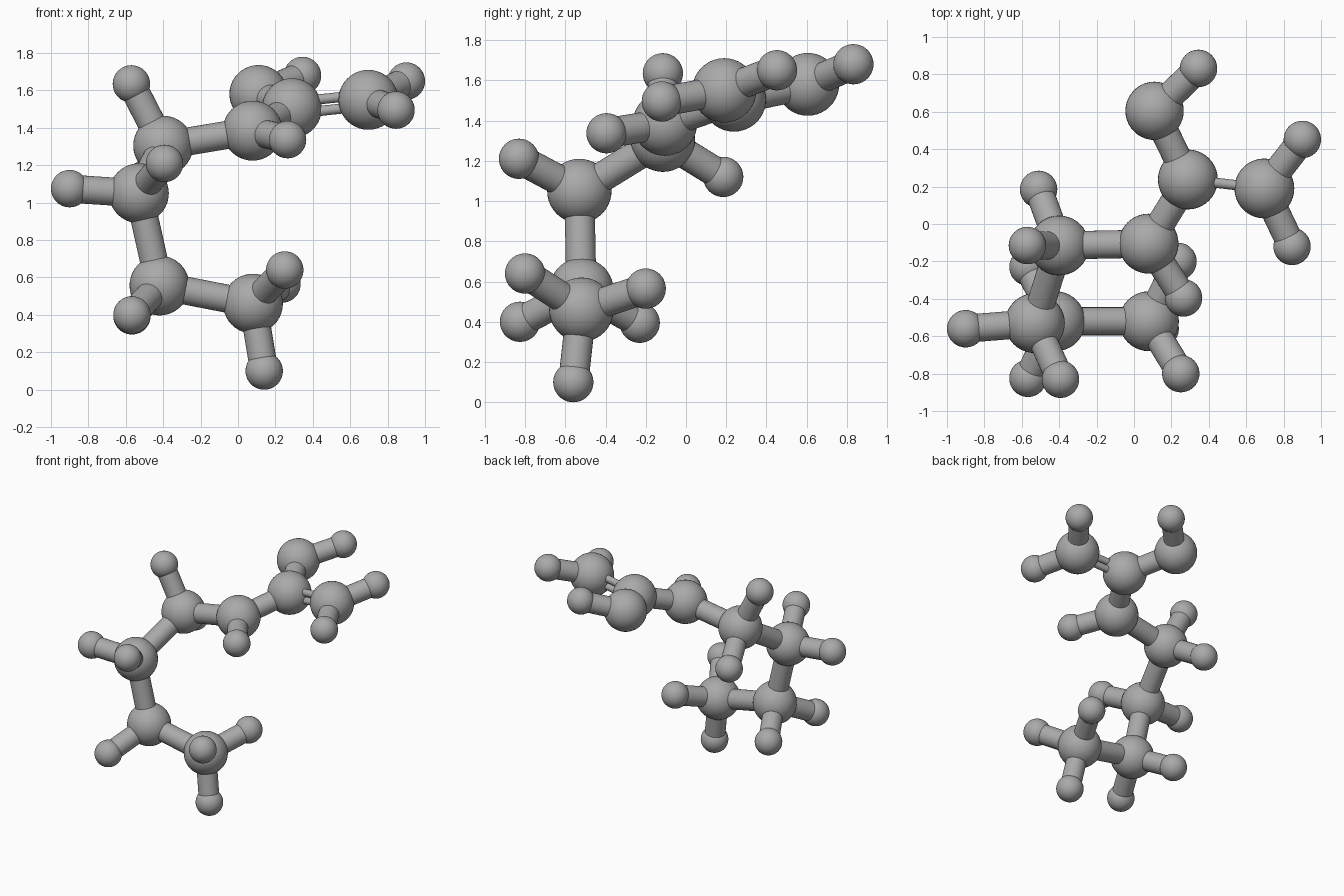
import bpy
from mathutils import Vector

cube = bpy.data.objects.get("Cube")
if cube:
    bpy.data.objects.remove(cube, do_unlink=True)

# One matte grey for the whole model
grey = bpy.data.materials.new("neutral grey")
grey.use_nodes = True
grey_value = (0.4, 0.4, 0.4, 1)
grey.diffuse_color = grey_value
grey.node_tree.nodes["Principled BSDF"].inputs["Base Color"].default_value = grey_value

HEAVY_RADIUS, HYDROGEN_RADIUS = 0.16, 0.1
BOND_RADIUS, THIN_BOND_RADIUS = 0.075, 0.027


def finish(name):
    obj = bpy.context.object
    obj.name = name
    obj.data.materials.append(grey)
    bpy.ops.object.shade_smooth_by_angle()
    return obj


def ball(name, centre, radius):
    bpy.ops.mesh.primitive_uv_sphere_add(
        segments=40, ring_count=20, radius=radius, location=centre)
    return finish(name)


def rod(name, start, end, radius=BOND_RADIUS):
    axis = end - start
    bpy.ops.mesh.primitive_cylinder_add(
        vertices=32, radius=radius, depth=axis.length, location=(start + end) / 2,
        rotation=axis.to_track_quat("Z", "Y").to_euler())
    return finish(name)


# Each heavy atom: its centre, followed by the centres of its hydrogens
atoms = {
    "chain_end_carbon": [(0.08, -0.52, 0.46), (0.14, -0.56, 0.10),
                         (0.25, -0.80, 0.64), (0.235, -0.20, 0.565)],
    "lower_carbon": [(-0.42, -0.52, 0.557), (-0.567, -0.825, 0.40),
                     (-0.567, -0.23, 0.395)],
    "middle_carbon": [(-0.53, -0.53, 1.05), (-0.90, -0.56, 1.075),
                      (-0.393, -0.83, 1.21)],
    "upper_carbon": [(-0.40, -0.115, 1.305), (-0.57, -0.115, 1.635),
                     (-0.51, 0.185, 1.12)],
    "bridge_nitrogen": [(0.078, -0.105, 1.385), (0.265, -0.395, 1.337)],
    "hub_carbon": [(0.288, 0.238, 1.505)],
    "side_nitrogen": [(0.697, 0.19, 1.55), (0.90, 0.452, 1.65),
                      (0.845, -0.12, 1.495)],
    "end_oxygen": [(0.11, 0.605, 1.58), (0.345, 0.832, 1.68)],
}

# Atoms and the rods to their hydrogens
centre = {}
for name, points in atoms.items():
    centre[name] = Vector(points[0])
    ball(name, centre[name], 0.156 if name == "end_oxygen" else HEAVY_RADIUS)
    for i, point in enumerate(points[1:], 1):
        ball(f"{name}_hydrogen_{i}", point, HYDROGEN_RADIUS)
        rod(f"{name}_hydrogen_bond_{i}", centre[name], Vector(point))

# Single bonds along the chain
chain = ["chain_end_carbon", "lower_carbon", "middle_carbon", "upper_carbon",
         "bridge_nitrogen", "hub_carbon", "end_oxygen"]
for a, b in zip(chain, chain[1:]):
    rod(f"bond_{a}_to_{b}", centre[a], centre[b])

# Double bond: two thin rods stacked one above the other
a, b = centre["hub_carbon"], centre["side_nitrogen"]
direction = (b - a).normalized()
up = Vector((0, 0, 1))
up = (up - direction * up.dot(direction)).normalized() * 0.031
for side, offset in (("upper", up), ("lower", -up)):
    rod(f"double_bond_{side}", a + offset, b + offset, THIN_BOND_RADIUS)
